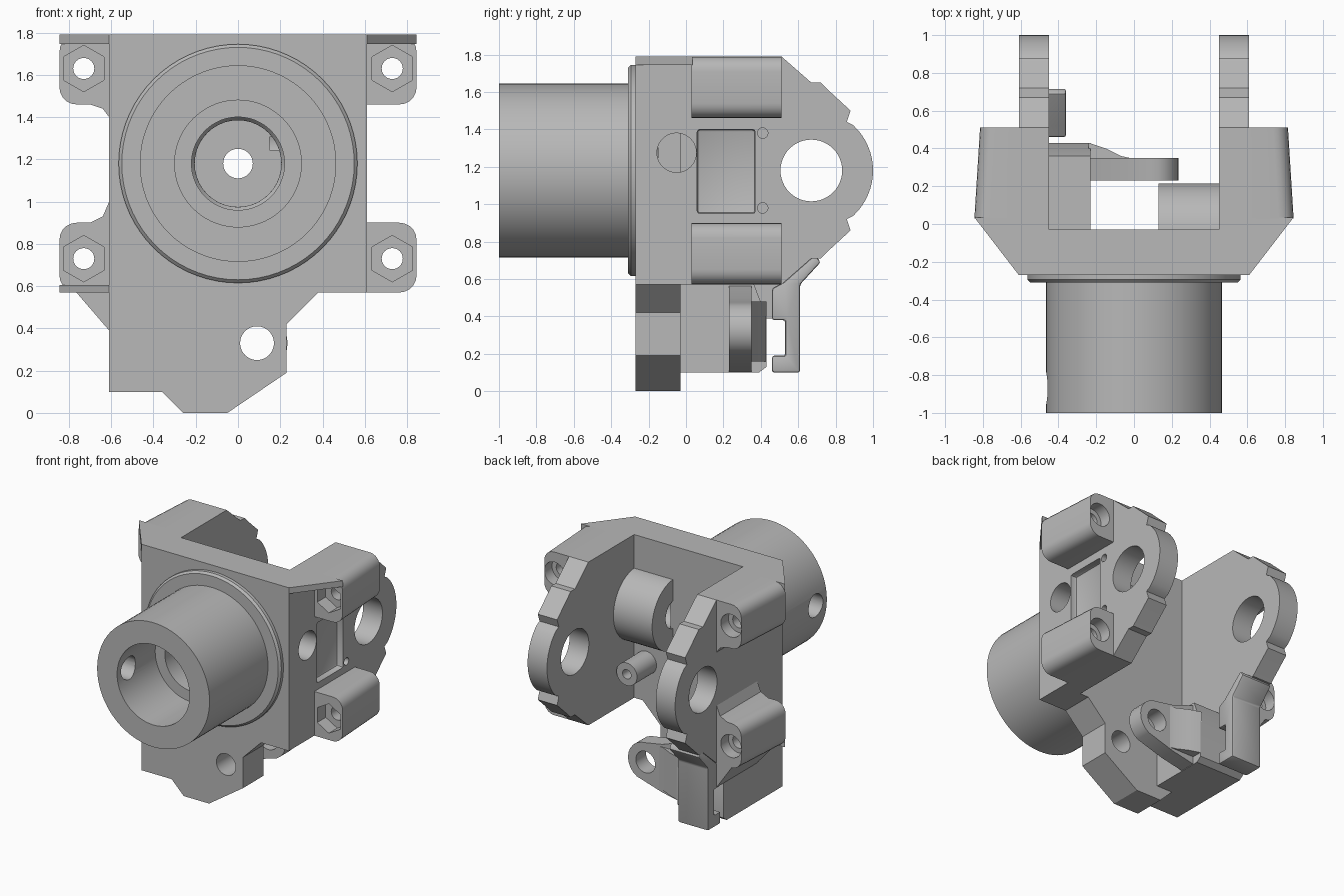
import bpy, bmesh, math
from mathutils import Vector, Matrix

cube = bpy.data.objects.get("Cube")
if cube:
    bpy.data.objects.remove(cube, do_unlink=True)

mat = bpy.data.materials.new("cast grey")
mat.use_nodes = True
GREY = (0.48, 0.48, 0.48, 1)
mat.diffuse_color = GREY
mat.node_tree.nodes["Principled BSDF"].inputs["Base Color"].default_value = GREY

AXIS_Z = 1.18  # height of the hub axis


def finish(name, bm):
    bmesh.ops.recalc_face_normals(bm, faces=bm.faces)
    me = bpy.data.meshes.new(name)
    bm.to_mesh(me)
    bm.free()
    me.materials.append(mat)
    ob = bpy.data.objects.new(name, me)
    bpy.context.collection.objects.link(ob)
    return ob


def prism(name, axis, pts, lo, hi):
    """Extrude a 2D outline along an axis; outline uses the other two axes in order."""
    def place(p, t):
        c = list(p)
        c.insert("xyz".index(axis), t)
        return c
    bm = bmesh.new()
    face = bm.faces.new([bm.verts.new(place(p, lo)) for p in pts])
    ext = bmesh.ops.extrude_face_region(bm, geom=[face])
    shift = Vector(place((0, 0), hi - lo))
    bmesh.ops.translate(bm, vec=shift, verts=[v for v in ext["geom"] if isinstance(v, bmesh.types.BMVert)])
    return finish(name, bm)


def arc(cx, cy, r, start, end, n=8):
    steps = [math.radians(start + (end - start) * i / n) for i in range(n + 1)]
    return [(cx + r * math.cos(a), cy + r * math.sin(a)) for a in steps]


def rod(name, axis, centre, r, lo, hi, n=40):
    return prism(name, axis, arc(*centre, r, 0, 360 * (n - 1) / n, n - 1), lo, hi)


def box(name, x, y, z):
    return prism(name, "z", [(x[0], y[0]), (x[1], y[0]), (x[1], y[1]), (x[0], y[1])], *z)


def apply_mod(ob, mod):
    bpy.context.view_layer.objects.active = ob
    bpy.ops.object.modifier_apply(modifier=mod.name)


def cut(ob, *cutters):
    for c in cutters:
        m = ob.modifiers.new("cut", 'BOOLEAN')
        m.operation, m.solver, m.object = 'DIFFERENCE', 'EXACT', c
        apply_mod(ob, m)
        bpy.data.objects.remove(c, do_unlink=True)
    return ob


def bevel(ob, width):
    m = ob.modifiers.new("bevel", 'BEVEL')
    m.width, m.segments, m.limit_method = width, 2, 'ANGLE'
    apply_mod(ob, m)
    return ob


# Hub: revolved barrel with stepped bore, collar and a cross hole
profile = [(.3, -1), (.465, -1), (.465, -.31), (.55, -.31), (.565, -.295), (.565, -.26),
           (.205, -.26), (.205, -.3), (.22, -.32), (.22, -.55), (.3, -.55)]
bm = bmesh.new()
ring = [bm.verts.new((r, y, AXIS_Z)) for r, y in profile]
edges = [bm.edges.new((ring[i - 1], ring[i])) for i in range(len(ring))]
bmesh.ops.spin(bm, geom=ring + edges, cent=(0, 0, AXIS_Z), axis=(0, 1, 0),
               angle=math.tau, steps=72)
bmesh.ops.remove_doubles(bm, verts=bm.verts, dist=1e-4)
hub = finish("hub_barrel", bm)
cut(hub, rod("cutter", "x", (-.87, AXIS_Z), .085, -.6, -.1))

# Front plate with its lower bracket outline
plate = prism("front_plate", "y", [
    (-.61, .1), (-.36, .1), (-.26, 0), (-.05, 0), (.23, .19), (.23, .42),
    (.38, .57), (.61, .57), (.61, 1.79), (-.61, 1.79)], -.27, -.03)
cut(plate,
    rod("cutter", "y", (0, AXIS_Z), .205, -.4, -.15),
    rod("cutter", "y", (0, AXIS_Z), .07, -.4, .2),
    rod("cutter", "y", (.09, .33), .08, -.4, .2),
    rod("cutter", "x", (-.05, 1.275), .105, .15, .8))

# Side cheeks with round pivot ends and bumps
rim = [(.51, 1.79), (.67, 1.65), (.72, 1.65), (.75, 1.62), (.88, 1.5), (.86, 1.44)]
nose = arc(.67, AXIS_Z, .33, 47, -47, 16)
under = [(y, 2 * AXIS_Z - z) for y, z in reversed(rim)]
outline = [(-.04, 1.79)] + rim + nose + under + [(-.04, .57)]
for side, label in ((1, "left"), (-1, "right")):
    xs = sorted((side * .45, side * .61))
    cheek = prism(label + "_cheek", "x", outline, *xs)
    cut(cheek, rod("cutter", "x", (.67, AXIS_Z), .165, -1, 1, 48))
    if side == 1:
        cut(cheek, rod("cutter", "x", (-.05, 1.275), .105, .3, .8),
            bevel(box("cutter", (.56, .7), (.06, .37), (.95, 1.4)), .015))
        for z in (.98, 1.38):
            cut(cheek, rod("cutter", "x", (.41, z), .028, .55, .8, 16))

# Bolt ears with hexagonal nut pocket, through hole and rear counterbore
for side, label in ((1, "left"), (-1, "right")):
    for low, high, bolt, tier in ((1.46, 1.79, 1.63, "upper"), (.57, .9, .73, "lower")):
        pts = [(.6, low)] + arc(.765, low + .08, .08, -90, 0, 5)
        pts += arc(.765, high - .08, .08, 0, 90, 5) + [(.6, high)]
        if side == -1 and tier == "lower":
            pts = pts[:-1] + [(.7, high), (.64, high + .03), (.61, high + .1), (.6, high + .1), (.6, .39), (.61, .39)]
            pts = pts[1:]
        elif side == -1:
            pts = [(.6, low - .06), (.61, low - .06), (.64, low - .02), (.7, low)] + pts[1:]
        ear = prism(f"{label}_{tier}_ear", "y", [(side * x, z) for x, z in pts], .03, .51)
        # taper the rear outer edge
        for v in ear.data.vertices:
            if v.co.y > .5 and abs(v.co.x) > .7:
                v.co.x -= side * .03
        c = (side * .73, bolt)
        hexagon = [(c[0] + u, c[1] + v) for u, v in arc(0, 0, .11, 30, 330, 5)]
        cut(ear, prism("cutter", "y", hexagon, -.1, .13),
            rod("cutter", "y", c, .05, -.1, .7, 24),
            rod("cutter", "y", c, .085, .42, .7, 32))
        # sloping web running forward from the ear to the plate
        if tier == "upper" or side == -1:
            z = (1.745, 1.79) if tier == "upper" else (.57, .605)
            prism(f"{label}_{tier}_web", "z",
                  [(side * .6, -.27), (side * .61, -.27), (side * .845, .035), (side * .6, .035)], *z)

# Cross-drilled boss inside the left cheek
boss = rod("cross_boss", "x", (-.05, 1.275), .265, .13, .46, 48)
cut(boss, box("cutter", (0, .6), (-.6, -.05), (.5, 2)),
    rod("cutter", "x", (-.05, 1.275), .105, 0, .8))

# Small blind boss below it
small = rod("small_boss", "y", (.35, .86), .085, -.04, .2, 32)
cut(small, rod("cutter", "y", (.35, .86), .035, .08, .3, 20))

# Lower block on the right, behind the plate
prism("lower_block", "x", [(-.04, .1), (.39, .1), (.43, .13), (.43, .4), (.36, .58), (-.04, .58)],
      -.61, -.23)

# Rear clevis lug, thick at the block and thinner at its round end
lug = prism("rear_lug", "y", [(-.25, .1), (-.05, .14)] + arc(.09, .33, .145, -60, 90, 10)
            + [(-.05, .5), (-.25, .57)], .23, .35)
cut(lug, rod("cutter", "y", (.09, .33), .08, 0, .6))
wedge = prism("lug_wedge", "z", [(-.24, .3), (-.24, .43), (-.15, .4), (-.07, .36), (0, .345), (0, .3)], .16, .48)

# Hook hanging from the right cheek, with a notch facing forward
hook = prism("cable_hook", "x", [
    (.46, .1), (.61, .1), (.61, .57), (.72, .69), (.69, .73), (.52, .58), (.46, .55),
    (.46, .38), (.53, .38), (.53, .19), (.46, .19)], -.61, -.36)
bevel(hook, .012)

# Shade curved surfaces smoothly, keep hard edges
bpy.ops.object.select_all(action='DESELECT')
for ob in bpy.context.scene.objects:
    if ob.type == 'MESH':
        ob.select_set(True)
        bpy.context.view_layer.objects.active = ob
bpy.ops.object.shade_smooth_by_angle(angle=math.radians(30))
